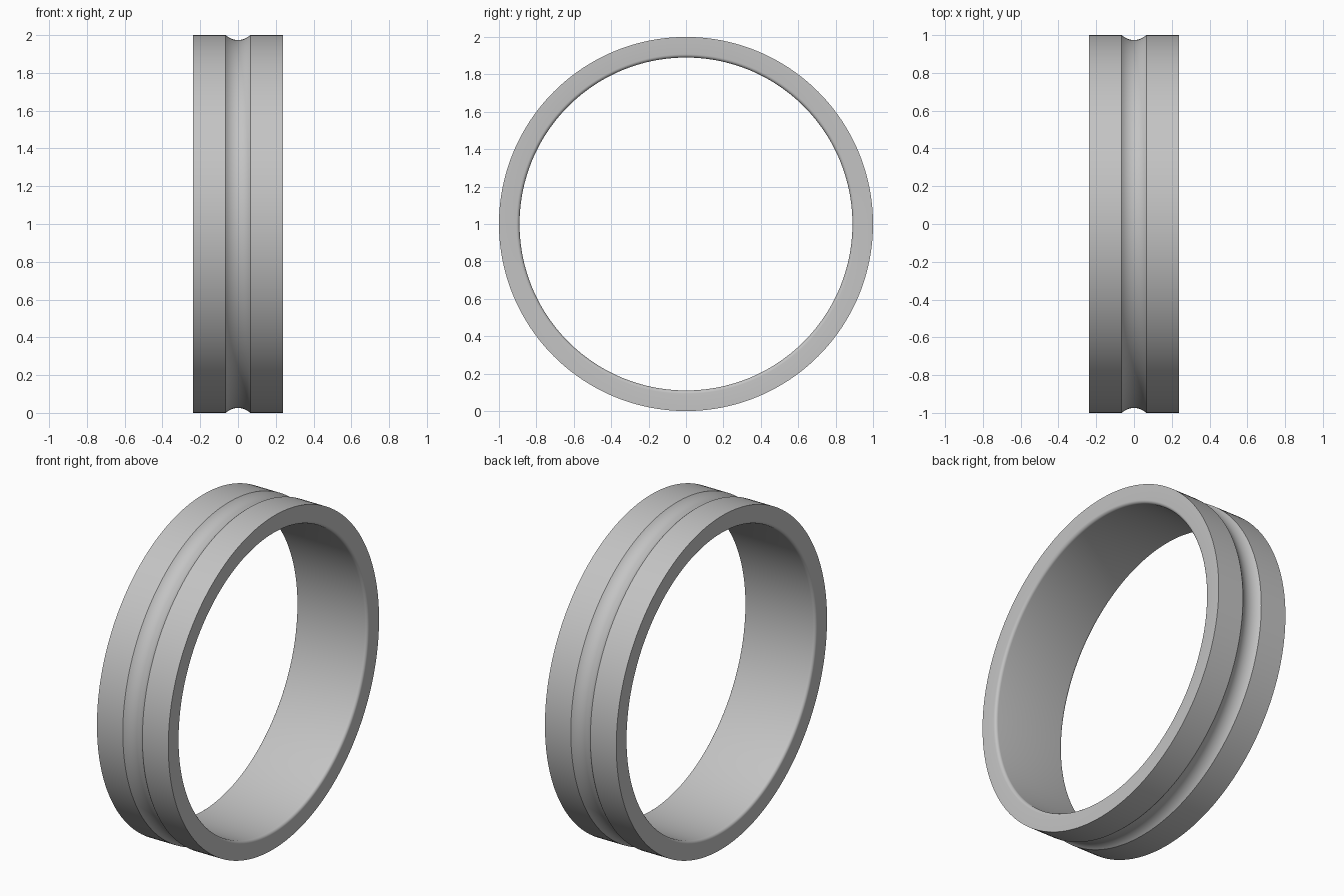
import bpy, bmesh, math
from mathutils import Matrix, Vector

cube = bpy.data.objects.get("Cube")
if cube:
    bpy.data.objects.remove(cube)

HALF, OUTER, INNER = 0.237, 1.0, 0.89
GROOVE_HALF, GROOVE_DEPTH, FILLET = 0.065, 0.026, 0.018
SEGMENTS = 192

grey = bpy.data.materials.new("satin grey")
grey.use_nodes = True
colour = (0.55, 0.55, 0.55, 1)
grey.diffuse_color = colour
grey.node_tree.nodes["Principled BSDF"].inputs["Base Color"].default_value = colour


def arc(cx, cr, radius, start, end, steps):
    """Points (x, radial distance) along a circular arc."""
    angles = [start + (end - start) * i / steps for i in range(steps + 1)]
    return [(cx + radius * math.cos(a), cr + radius * math.sin(a)) for a in angles]


# Cross-section: outer wall with a round groove, inner wall with rounded edges
groove_r = (GROOVE_HALF ** 2 + GROOVE_DEPTH ** 2) / (2 * GROOVE_DEPTH)
spread = math.asin(GROOVE_HALF / groove_r)
down = -math.pi / 2
profile = [(-HALF, OUTER)]
profile += arc(0, OUTER - GROOVE_DEPTH + groove_r, groove_r, down - spread, down + spread, 14)
profile += [(HALF, OUTER)]
profile += arc(HALF - FILLET, INNER + FILLET, FILLET, 0, down, 6)
profile += arc(FILLET - HALF, INNER + FILLET, FILLET, down, 2 * down, 6)

# Sweep the closed section around the x axis
bm = bmesh.new()
verts = [bm.verts.new((x, 0, r)) for x, r in profile]
edges = [bm.edges.new((v, verts[i - 1])) for i, v in enumerate(verts)]
bmesh.ops.spin(bm, geom=verts + edges, cent=(0, 0, 0), axis=(1, 0, 0),
               angle=math.tau, steps=SEGMENTS, use_merge=False)
bmesh.ops.remove_doubles(bm, verts=bm.verts, dist=1e-4)
bmesh.ops.recalc_face_normals(bm, faces=bm.faces)
bmesh.ops.transform(bm, matrix=Matrix.Translation(Vector((0, 0, OUTER))), verts=bm.verts)

mesh = bpy.data.meshes.new("grooved_ring")
bm.to_mesh(mesh)
bm.free()
mesh.materials.append(grey)
ring = bpy.data.objects.new("grooved_ring", mesh)
bpy.context.collection.objects.link(ring)

# Smooth walls, crisp rims and groove edges
bpy.context.view_layer.objects.active = ring
ring.select_set(True)
bpy.ops.object.shade_smooth_by_angle(angle=math.radians(30))
